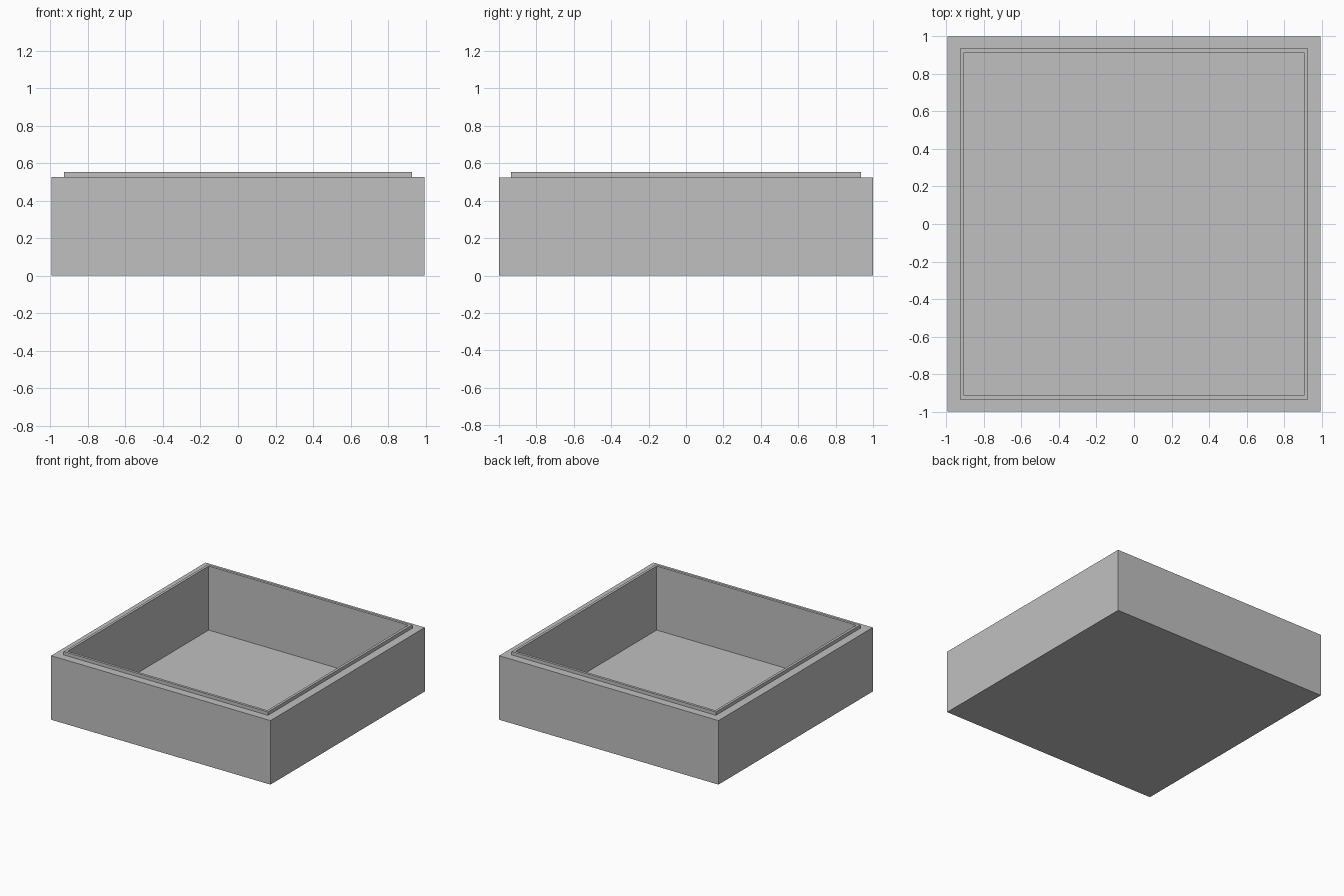
import bpy
import bmesh

cube = bpy.data.objects.get("Cube")
if cube:
    bpy.data.objects.remove(cube, do_unlink=True)

# Plain grey for the whole tray
grey = bpy.data.materials.new("plain_grey")
grey.use_nodes = True
colour = (0.53, 0.53, 0.53, 1)
grey.diffuse_color = colour
grey.node_tree.nodes["Principled BSDF"].inputs["Base Color"].default_value = colour

# Half width, half depth and height of each rectangular section, from the
# underside up the outer wall, over the stepped lip and down to the floor
SECTIONS = [
    (0.995, 1.0, 0.0),
    (0.995, 1.0, 0.525),
    (0.927, 0.935, 0.525),
    (0.927, 0.935, 0.553),
    (0.906, 0.914, 0.553),
    (0.906, 0.914, 0.028),
]
CORNERS = [(-1, -1), (1, -1), (1, 1), (-1, 1)]

bm = bmesh.new()
rings = [[bm.verts.new((sx * w, sy * d, z)) for sx, sy in CORNERS]
         for w, d, z in SECTIONS]

# Walls and lip between neighbouring sections
for low, high in zip(rings, rings[1:]):
    for i in range(4):
        j = (i + 1) % 4
        bm.faces.new((low[i], low[j], high[j], high[i]))

# Underside and inner floor
bm.faces.new(rings[0][::-1])
bm.faces.new(rings[-1])
bmesh.ops.recalc_face_normals(bm, faces=bm.faces)

mesh = bpy.data.meshes.new("box_base")
bm.to_mesh(mesh)
bm.free()
mesh.materials.append(grey)
box = bpy.data.objects.new("box_base", mesh)
bpy.context.collection.objects.link(box)
